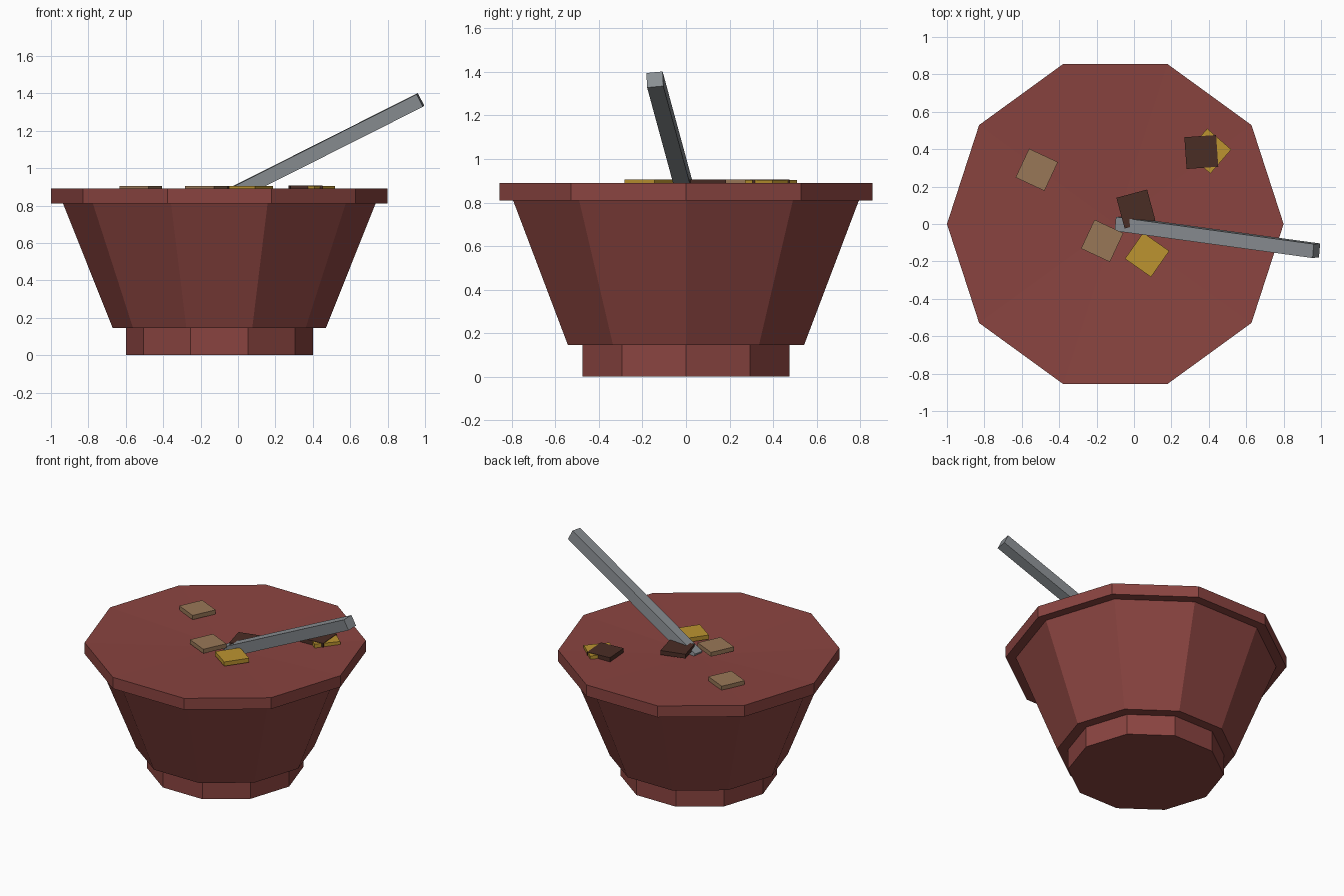
import bpy, bmesh, math
from mathutils import Vector, Matrix

if "Cube" in bpy.data.objects:
    bpy.data.objects.remove(bpy.data.objects["Cube"])

def mat(name, r, g, b):
    lin = lambda c: ((c / 255 + 0.055) / 1.055) ** 2.4 if c > 10 else c / 255 / 12.92
    m = bpy.data.materials.new(name)
    m.diffuse_color = (lin(r), lin(g), lin(b), 1)
    m.use_nodes = True
    m.node_tree.nodes["Principled BSDF"].inputs["Base Color"].default_value = m.diffuse_color
    return m

RED = mat("brick red", 138, 68, 64)
GREY = mat("steel grey", 138, 143, 147)
GOLD = mat("gold", 188, 148, 48)
TAN = mat("tan", 153, 119, 87)
DARK = mat("dark brown", 74, 45, 37)

def finish(bm, name, material):
    bmesh.ops.recalc_face_normals(bm, faces=bm.faces)
    me = bpy.data.meshes.new(name)
    bm.to_mesh(me)
    bm.free()
    me.materials.append(material)
    ob = bpy.data.objects.new(name, me)
    bpy.context.collection.objects.link(ob)
    return ob

def box(name, size, matrix, material):
    bm = bmesh.new()
    bmesh.ops.create_cube(bm, size=1, matrix=matrix @ Matrix.Diagonal((*size, 1)))
    return finish(bm, name, material)

# bowl: ten-sided profile with foot, flared wall, rim and shallow dished top
SIDES = 10
CENTRE = Vector((-0.1, 0, 0))
profile = [(0.5, 0), (0.5, 0.145), (0.57, 0.145), (0.835, 0.81), (0.9, 0.81), (0.9, 0.89)]
bm = bmesh.new()
rings = []
for r, z in profile:
    rings.append([bm.verts.new(CENTRE + Vector((r * math.cos(a), r * math.sin(a), z)))
                  for a in (math.tau * i / SIDES for i in range(SIDES))])
dish = bm.verts.new(CENTRE + Vector((0, 0, 0.85)))
bm.faces.new(rings[0])
for i in range(SIDES):
    j = (i + 1) % SIDES
    for lo, hi in zip(rings, rings[1:]):
        bm.faces.new((lo[i], lo[j], hi[j], hi[i]))
    bm.faces.new((rings[-1][i], rings[-1][j], dish))
finish(bm, "bowl", RED)

# stick leaning out of the bowl
low, high = Vector((-0.083, 0.002, 0.832)), Vector((0.975, -0.143, 1.365))
axis = high - low
side = Vector((0, 0, 1)).cross(axis).normalized()
up = axis.normalized().cross(side)
rot = Matrix((axis.normalized(), side, up)).transposed().to_4x4()
roll = Matrix.Rotation(math.radians(6), 4, 'X')
box("stick", (axis.length, 0.075, 0.075),
    Matrix.Translation((low + high) / 2) @ rot @ roll, GREY)

# floating square pieces: name, x, y, top height, turn, colour
pieces = [
    ("tan_piece_back", -0.52, 0.29, 0.905, -25, TAN),
    ("tan_piece_middle", -0.17, -0.09, 0.905, -25, TAN),
    ("gold_piece_front", 0.07, -0.165, 0.905, -35, GOLD),
    ("gold_piece_back", 0.40, 0.39, 0.904, -41, GOLD),
    ("dark_piece_middle", 0.01, 0.08, 0.905, 15, DARK),
    ("dark_piece_back", 0.36, 0.385, 0.907, 4, DARK),
]
for name, x, y, top, turn, material in pieces:
    box(name, (0.17, 0.17, 0.03),
        Matrix.Translation((x, y, top - 0.015)) @ Matrix.Rotation(math.radians(turn), 4, 'Z'),
        material)
